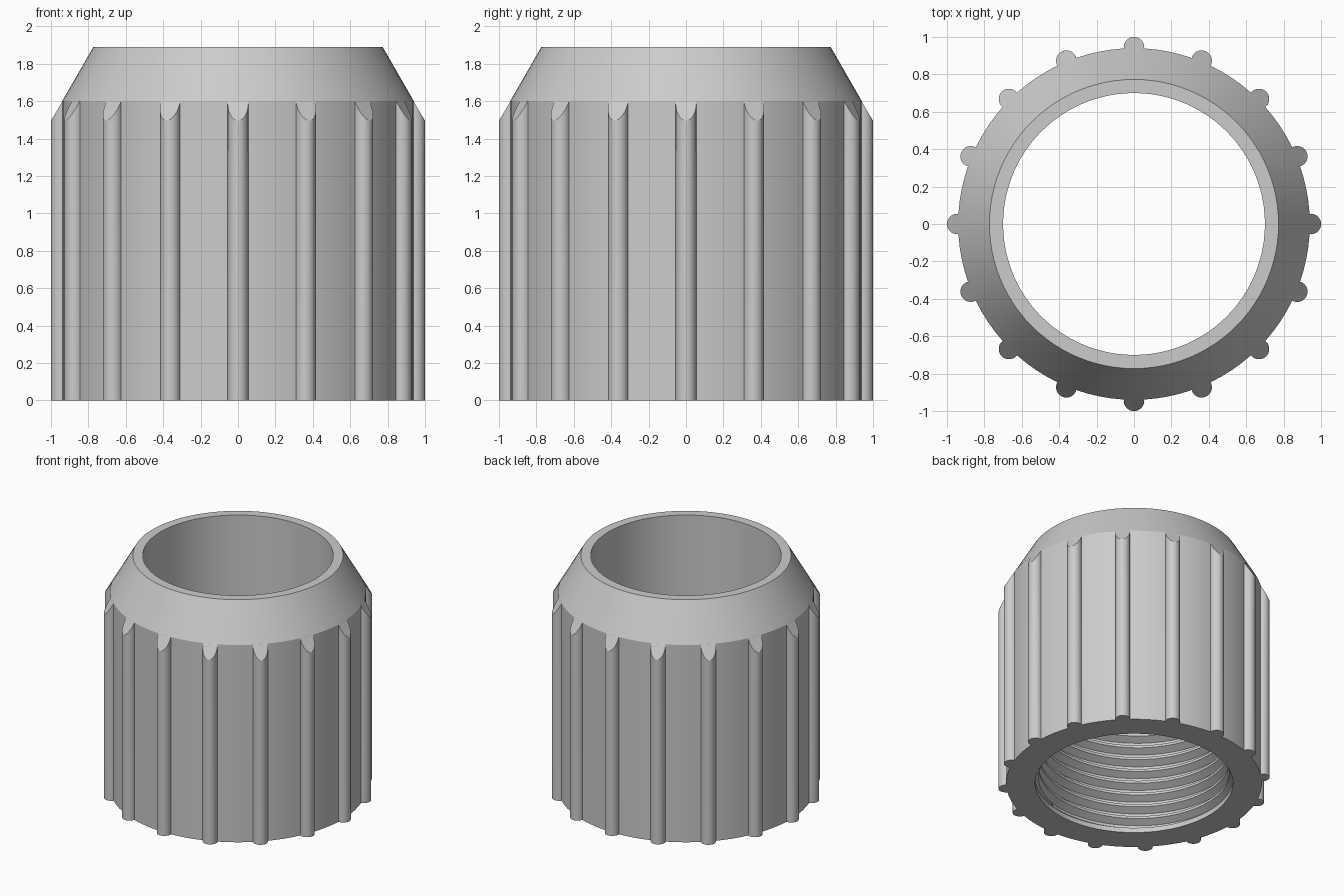
import bpy, bmesh
from math import sin, cos, pi, radians

cube = bpy.data.objects.get("Cube")
if cube:
    bpy.data.objects.remove(cube)

BODY_R, RIB_R, RIB_CENTRE, RIBS = 0.94, 0.055, 0.945, 16
SHOULDER, TOP, RIM_R, BORE_R = 1.6, 1.89, 0.773, 0.7
HOLE_R, ROOT_R, THREAD_START, THREAD_END, PITCH = 0.727, 0.755, 0.04, 1.2, 0.1
SEGS = 96

grey = bpy.data.materials.new("plain_grey")
grey.use_nodes = True
grey.diffuse_color = (0.6, 0.6, 0.6, 1)
grey.node_tree.nodes["Principled BSDF"].inputs["Base Color"].default_value = (0.6, 0.6, 0.6, 1)


def polar(r, a, z):
    return (r * cos(a), r * sin(a), z)


def finish(name, bm, angle=30):
    bmesh.ops.remove_doubles(bm, verts=bm.verts, dist=1e-5)
    mesh = bpy.data.meshes.new(name)
    bm.to_mesh(mesh)
    bm.free()
    obj = bpy.data.objects.new(name, mesh)
    mesh.materials.append(grey)
    bpy.context.collection.objects.link(obj)
    bpy.ops.object.select_all(action='DESELECT')
    obj.select_set(True)
    bpy.context.view_layer.objects.active = obj
    bpy.ops.object.shade_smooth_by_angle(angle=radians(angle))
    return obj


# Sleeve: lathed wall with a tapered shoulder and a stepped bore
profile = [(HOLE_R, THREAD_START), (HOLE_R, 0), (BODY_R, 0), (BODY_R, SHOULDER),
           (RIM_R, TOP), (BORE_R, TOP), (BORE_R, THREAD_END), (HOLE_R, THREAD_END)]
bm = bmesh.new()
rings = [[bm.verts.new(polar(r, 2 * pi * i / SEGS, z)) for r, z in profile] for i in range(SEGS)]
for i in range(SEGS):
    a, b = rings[i], rings[(i + 1) % SEGS]
    for k in range(len(profile) - 1):
        bm.faces.new((a[k], b[k], b[k + 1], a[k + 1]))
finish("sleeve", bm, 25)


# Grip ribs: round bars trimmed along the slope of the shoulder
def shoulder_height(r):
    return SHOULDER + (BODY_R - r) * (TOP - SHOULDER) / (BODY_R - RIM_R)


bm = bmesh.new()
STEPS = 16
for n in range(RIBS):
    turn = 2 * pi * n / RIBS
    low, high = [], []
    for s in range(STEPS + 1):
        t = radians(-100 + 200 * s / STEPS)
        x, y = RIB_CENTRE + RIB_R * cos(t), RIB_R * sin(t)
        px, py = x * cos(turn) - y * sin(turn), x * sin(turn) + y * cos(turn)
        low.append(bm.verts.new((px, py, 0)))
        high.append(bm.verts.new((px, py, shoulder_height((x * x + y * y) ** 0.5))))
    for s in range(STEPS):
        bm.faces.new((low[s], low[s + 1], high[s + 1], high[s]))
    bm.faces.new(low[::-1])
    for s in range(STEPS // 2):
        e = STEPS - s
        corners = [high[s], high[s + 1], high[e - 1], high[e]]
        bm.faces.new(corners if s + 1 < e - 1 else [high[s], high[s + 1], high[e]])
finish("grip_ribs", bm)

# Screw thread: one helical strip, trimmed level at both ends
tooth = [(BORE_R, 0), (BORE_R, 0.2), (ROOT_R, 0.5), (ROOT_R, 0.7), (BORE_R, 1)]
turns = round((THREAD_END - THREAD_START) / PITCH) + 1
bm = bmesh.new()


def thread_point(i, r, rise):
    z = THREAD_START + PITCH * (i / SEGS + rise - 1)
    if z <= THREAD_START or z >= THREAD_END:
        r, z = HOLE_R, min(max(z, THREAD_START), THREAD_END)
    return bm.verts.new(polar(r, 2 * pi * i / SEGS, z))


strip = [[thread_point(i, r, h) for r, h in tooth] for i in range(turns * SEGS + 1)]
for a, b in zip(strip, strip[1:]):
    for k in range(len(tooth) - 1):
        bm.faces.new((a[k], b[k], b[k + 1], a[k + 1]))
bmesh.ops.dissolve_degenerate(bm, edges=bm.edges, dist=1e-5)
for f in bm.faces:
    c = f.calc_center_median()
    if f.normal.x * c.x + f.normal.y * c.y > 0:
        f.normal_flip()
finish("screw_thread", bm, 25)
